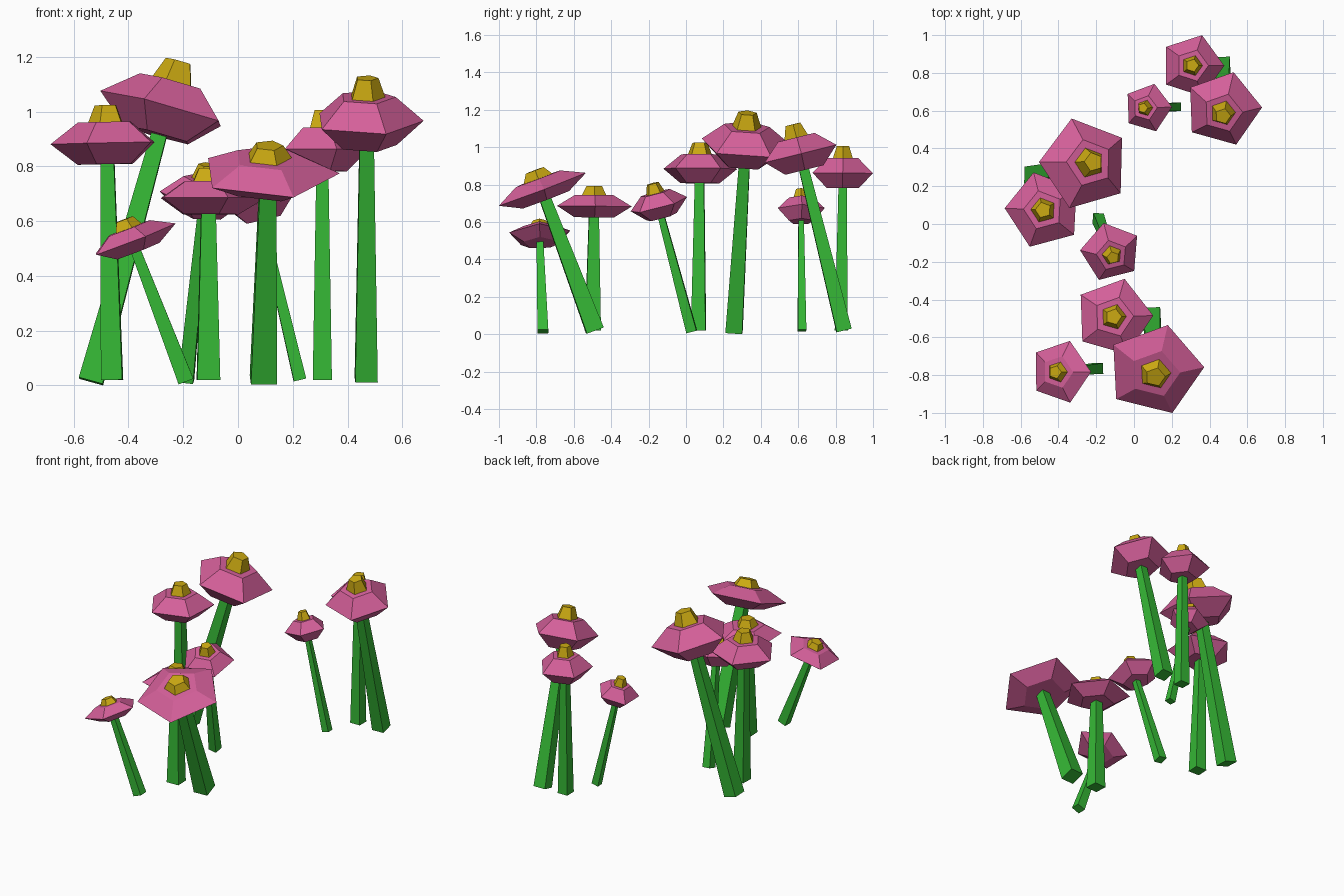
import bpy, bmesh, math
from mathutils import Vector

if "Cube" in bpy.data.objects:
    bpy.data.objects.remove(bpy.data.objects["Cube"])


def material(name, color):
    m = bpy.data.materials.new(name)
    m.diffuse_color = (*color, 1)
    m.use_nodes = True
    m.node_tree.nodes["Principled BSDF"].inputs["Base Color"].default_value = m.diffuse_color
    return m


PINK = material("petal pink", (0.66, 0.115, 0.32))
YELLOW = material("centre yellow", (0.60, 0.40, 0.006))
GREEN = material("stem green", (0.036, 0.48, 0.036))


def loft(name, mat, origin, axis, sides, turn, rings):
    """Closed flat-sided solid from (distance along axis, radius) rings."""
    q = Vector((0, 0, 1)).rotation_difference(axis)
    bm = bmesh.new()
    loops = []
    for d, r in rings:
        loop = []
        for i in range(sides):
            a = turn + 2 * math.pi * i / sides
            p = Vector((r * math.cos(a), r * math.sin(a), d))
            loop.append(bm.verts.new(origin + q @ p))
        loops.append(loop)
    for lo, hi in zip(loops, loops[1:]):
        for i in range(sides):
            j = (i + 1) % sides
            bm.faces.new((lo[i], lo[j], hi[j], hi[i]))
    bm.faces.new(loops[0][::-1])
    bm.faces.new(loops[-1])
    me = bpy.data.meshes.new(name)
    bm.to_mesh(me)
    bm.free()
    me.materials.append(mat)
    ob = bpy.data.objects.new(name, me)
    bpy.context.collection.objects.link(ob)


def flower(n, base, head, radius, half, stem, turn):
    base, head = Vector(base), Vector(head)
    axis = (head - base).normalized()
    length = (head - base).length
    t = math.radians(turn)
    s = stem * math.sqrt(2)
    # square tapered stem, ending just inside the head
    loft(f"stem_{n}", GREEN, base, axis, 4, t + math.pi / 4,
         [(0, s), (length - half * 0.8, s * 0.63)])
    # five-sided double cone of petals
    loft(f"petals_{n}", PINK, head, axis, 5, t,
         [(-half, radius * 0.53), (0, radius), (half, radius * 0.51)])
    # tapered flower centre
    loft(f"centre_{n}", YELLOW, head, axis, 5, t,
         [(half * 0.9, radius * 0.34), (half * 1.8, radius * 0.205)])


# base point, head point, head radius, head half height, stem half width, turn
FLOWERS = [
    ((0.308, 0.83, 0.02), (0.308, 0.838, 0.862), 0.17, 0.08, 0.035, 0),
    ((0.226, 0.62, 0.02), (0.073, 0.615, 0.665), 0.132, 0.063, 0.023, 2),
    ((0.468, 0.845, 0.02), (0.47, 0.61, 0.965), 0.208, 0.09, 0.041, 2),
    ((-0.537, 0.257, 0.015), (-0.262, 0.318, 1.01), 0.25, 0.10, 0.045, 178),
    ((-0.46, 0.067, 0.02), (-0.478, 0.073, 0.885), 0.207, 0.077, 0.039, 177),
    ((-0.19, 0.03, 0.015), (-0.123, -0.148, 0.69), 0.164, 0.067, 0.028, 176),
    ((-0.108, -0.498, 0.02), (-0.108, -0.492, 0.685), 0.21, 0.06, 0.042, 2),
    ((0.093, -0.487, 0.02), (0.11, -0.772, 0.775), 0.262, 0.06, 0.048, 3),
    ((-0.19, -0.765, 0.015), (-0.388, -0.782, 0.53), 0.172, 0.045, 0.029, 0),
]
for i, f in enumerate(FLOWERS, 1):
    flower(i, *f)
